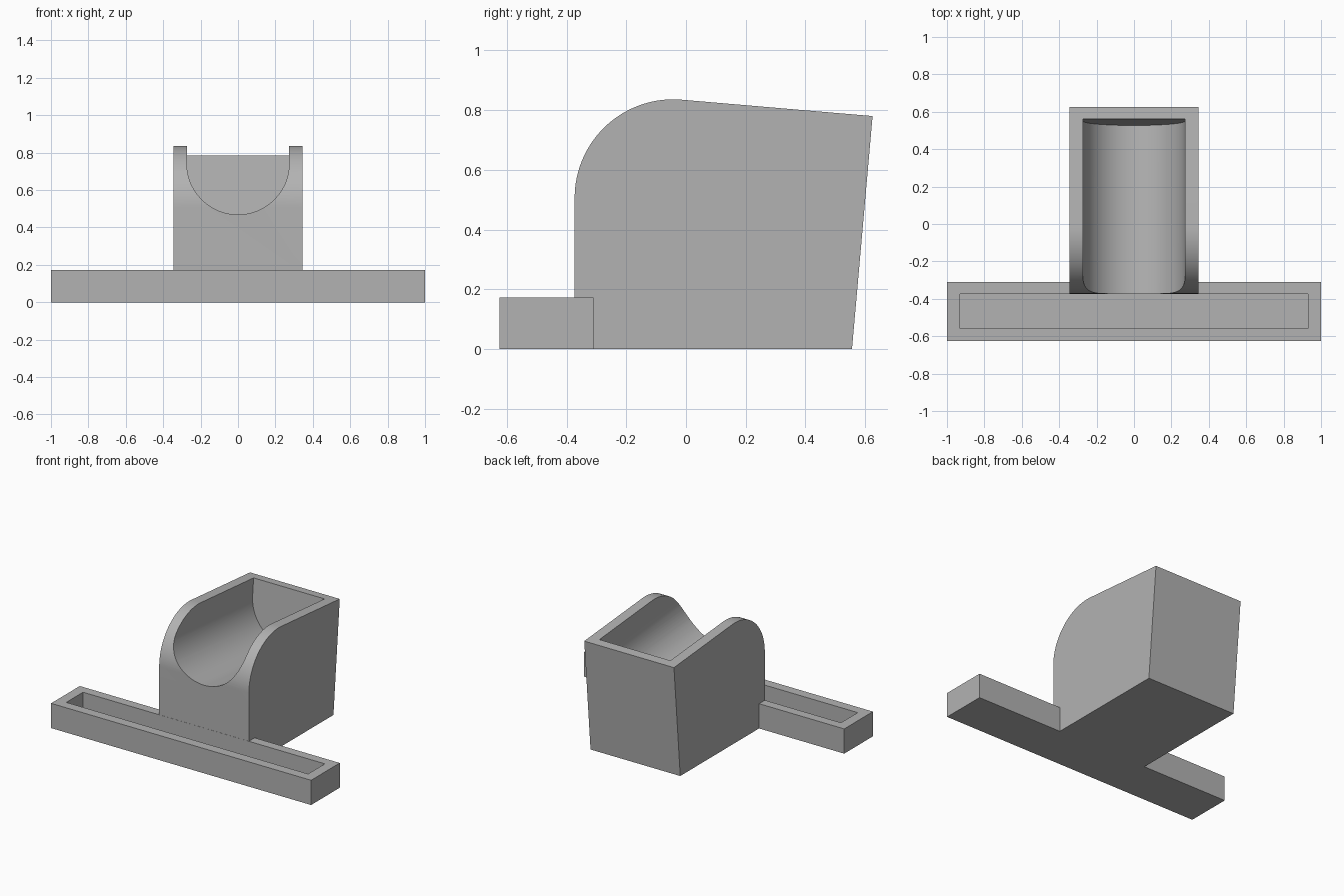
import bpy, bmesh, math
from mathutils import Matrix, Vector

default = bpy.data.objects.get("Cube")
if default:
    bpy.data.objects.remove(default, do_unlink=True)

grey = bpy.data.materials.new("plain_grey")
grey.use_nodes = True
grey.diffuse_color = (0.45, 0.45, 0.45, 1)
grey.node_tree.nodes["Principled BSDF"].inputs["Base Color"].default_value = (0.45, 0.45, 0.45, 1)


def prism(name, outline, direction, matrix=Matrix()):
    """Solid made by sweeping a closed outline along a direction."""
    bm = bmesh.new()
    face = bm.faces.new([bm.verts.new(p) for p in outline])
    swept = bmesh.ops.extrude_face_region(bm, geom=[face])["geom"]
    bmesh.ops.translate(bm, vec=Vector(direction),
                        verts=[g for g in swept if isinstance(g, bmesh.types.BMVert)])
    bmesh.ops.recalc_face_normals(bm, faces=bm.faces)
    bm.transform(matrix)
    mesh = bpy.data.meshes.new(name)
    bm.to_mesh(mesh)
    bm.free()
    mesh.materials.append(grey)
    obj = bpy.data.objects.new(name, mesh)
    bpy.context.collection.objects.link(obj)
    return obj


def box(name, half_x, y0, y1, z0, z1):
    outline = [(-half_x, y0, z0), (half_x, y0, z0), (half_x, y1, z0), (-half_x, y1, z0)]
    return prism(name, outline, (0, 0, z1 - z0))


def combine(target, tool, operation):
    mod = target.modifiers.new(tool.name, "BOOLEAN")
    mod.operation, mod.solver, mod.object = operation, "EXACT", tool
    tool.hide_render = True
    bpy.context.view_layer.objects.active = target
    bpy.ops.object.modifier_apply(modifier=mod.name)
    bpy.data.objects.remove(tool, do_unlink=True)


tilt = math.radians(5)
FRONT, RADIUS, HALF = -0.373, 0.33, 0.345

# Cradle block: side profile with a rounded front shoulder and leaning back
steps = 32
profile = [(0.556, 0), (FRONT, 0)]
for i in range(steps + 1):
    a = math.pi - (math.pi - (math.pi / 2 - tilt)) * i / steps
    profile.append((FRONT + RADIUS + RADIUS * math.cos(a), 0.506 + RADIUS * math.sin(a)))
profile.append((0.625, 0.78))
cradle = prism("phone_cradle_stand", [(-HALF, y, z) for y, z in profile], (2 * HALF, 0, 0))
cradle.name = "cradle_stand"

# Tilted round-bottomed trough, open at the top and front
r = 0.273
u_shape = [(r, -0.3, 0.5)]
for i in range(49):
    a = -math.pi * i / 48
    u_shape.append((r * math.cos(a), -0.3, r * math.sin(a)))
u_shape.append((-r, -0.3, 0.5))
place = Matrix.Translation((0, FRONT, 0.743)) @ Matrix.Rotation(-tilt, 4, "X")
combine(cradle, prism("trough_cutter", u_shape, (0, 1.227, 0), place), "DIFFERENCE")

# Wide foot bar with a long tray slot
combine(cradle, box("foot_bar", 1, -0.625, -0.31, 0, 0.172), "UNION")
combine(cradle, box("tray_cutter", 0.93, -0.558, FRONT - 0.001, 0.04, 0.3), "DIFFERENCE")

bpy.ops.object.select_all(action="DESELECT")
cradle.select_set(True)
bpy.context.view_layer.objects.active = cradle
bpy.ops.object.shade_smooth_by_angle(angle=math.radians(30))
